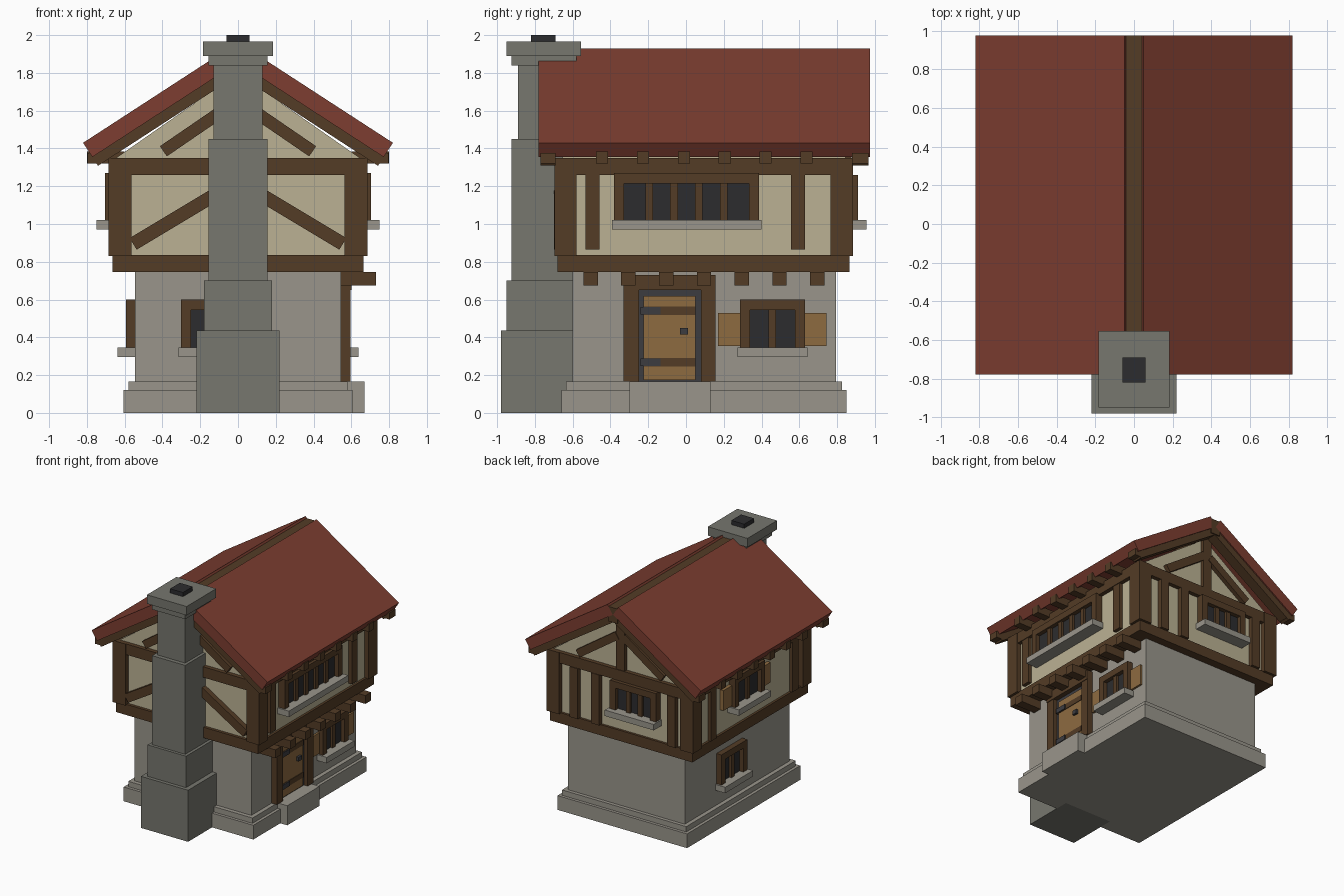
import bpy, math

if "Cube" in bpy.data.objects:
    bpy.data.objects.remove(bpy.data.objects["Cube"])

def srgb(r, g, b):
    return tuple((c / 255) ** 2.2 for c in (r, g, b)) + (1.0,)

MATS = {}
for key, col in dict(wood=(84, 62, 42), plaster=(186, 176, 146), roof=(124, 64, 52), stone=(152, 148, 138),
                     chimney=(118, 118, 110), door=(140, 106, 66), dark=(48, 48, 50), iron=(62, 62, 66)).items():
    MATS[key] = bpy.data.materials.new(key)
    MATS[key].diffuse_color = srgb(*col)

def make(name, verts, faces, mat):
    me = bpy.data.meshes.new(name)
    me.from_pydata(verts, [], faces)
    me.materials.append(MATS[mat])
    ob = bpy.data.objects.new(name, me)
    bpy.context.collection.objects.link(ob)
    return ob

def prism(name, pts, y0, y1, mat):
    """Extrude a counter-clockwise (x, z) profile along y."""
    n = len(pts)
    v = [(x, y0, z) for x, z in pts] + [(x, y1, z) for x, z in pts]
    f = [tuple(range(n)), tuple(range(2 * n - 1, n - 1, -1))]
    f += [(i, i + n, (i + 1) % n + n, (i + 1) % n) for i in range(n)]
    return make(name, v, f, mat)

def box(name, x, y, z, mat):
    x, y = sorted(x), sorted(y)
    return prism(name, [(x[0], z[0]), (x[1], z[0]), (x[1], z[1]), (x[0], z[1])], y[0], y[1], mat)

def on_wall(name, side, u, d, z, mat):
    """Box on a wall: u runs along the wall, d is distance outwards from the origin."""
    s = -1 if side in ("left", "front") else 1
    dd = (s * d[0], s * d[1])
    return box(name, dd, u, z, mat) if side in ("left", "right") else box(name, u, dd, z, mat)

def strut(name, a, b, w, y0, y1, mat="wood"):
    """Sloping timber between two (x, z) points."""
    dx, dz = b[0] - a[0], b[1] - a[1]
    k = w / 2 / math.hypot(dx, dz)
    nx, nz = -dz * k, dx * k
    return prism(name, [(a[0] - nx, a[1] - nz), (b[0] - nx, b[1] - nz), (b[0] + nx, b[1] + nz),
                        (a[0] + nx, a[1] + nz)], y0, y1, mat)

def window(name, side, c, half, wall, z, panes, shutters=False):
    """Framed window with mullions, sill and optional shutters."""
    z0, z1 = z
    out, jamb = (wall - 0.01, wall + 0.05), 0.053
    on_wall(name + "_glass", side, (c - half + .02, c + half - .02), (wall - .02, wall + .015), (z0, z1 - .03), "dark")
    on_wall(name + "_lintel", side, (c - half, c + half), out, (z1 - .055, z1), "wood")
    for s in (-1, 1):
        on_wall(name + "_jamb", side, (c + s * half, c + s * (half - jamb)), out, (z0, z1 - .055), "wood")
    step = 2 * (half - jamb) / panes
    for i in range(1, panes):
        u = c - half + jamb + i * step
        on_wall(name + "_mullion", side, (u - .02, u + .02), (wall, wall + .035), (z0, z1 - .055), "wood")
    on_wall(name + "_sill", side, (c - half - .012, c + half + .015), (wall - .01, wall + .095), (z0 - .05, z0), "stone")
    if shutters:
        for s in (-1, 1):
            on_wall(name + "_shutter", side, (c + s * half, c + s * (half + .115)), (wall - .01, wall + .02),
                    (z0 + .01, z1 - .07), "door")

# Stone ground floor
box("plinth", (-.605, .605), (-.66, .85), (0, .12), "stone")
box("plinth_ledge", (-.58, .58), (-.635, .825), (.12, .165), "stone")
box("ground_wall", (-.545, .545), (-.6, .795), (.165, .75), "stone")
box("door_step", (.5, .67), (-.3, .13), (0, .165), "stone")

# Upper floor: plaster body with gables
prism("upper_wall", [(-.645, .83), (.645, .83), (.645, 1.35), (0, 1.80), (-.645, 1.35)], -.655, .845, "plaster")
box("jetty_beam", (-.665, .665), (-.68, .865), (.745, .835), "wood")
for sx in (-1, 1):
    for y in ((-.695, -.58), (.765, .885)):
        box("corner_post", (sx * .565, sx * .685), y, (.83, 1.35), "wood")
    box("side_plate", (sx * .6, sx * .68), (-.69, .88), (1.26, 1.35), "wood")
for y in ((-.69, -.62), (.81, .88)):
    box("gable_plate", (-.68, .68), y, (1.26, 1.35), "wood")

# Studs and braces
for u in (-.495, .593):
    for side in ("right", "left"):
        on_wall("side_stud", side, (u - .038, u + .038), (.63, .675), (.835, 1.26) if side == "left" else (.865, 1.26), "wood")
for u in (.43, .23, -.48):
    on_wall("back_stud", "back", (u - .038, u + .038), (.83, .885), (.835, 1.26), "wood")
for sx in (-1, 1):
    strut("front_brace", (sx * .555, .895), (sx * .03, 1.21), .072, -.7, -.64)
    for y in ((-.69, -.64), (.83, .88)):
        strut("gable_brace", (sx * .395, 1.385), (sx * .03, 1.635), .065, *y)
for y in ((-.685, -.64), (.83, .875)):
    box("king_post", (-.04, .04), y, (1.35, 1.8), "wood")

# Joist ends over the door
for i in range(7):
    y = -.505 + .2 * i
    box("joist_end", (.5, .73), (y - .038, y + .038), (.675, .745), "wood")

# Roof slabs, bargeboards, rafter tails and ridge
ang = math.atan2(.5, .77)
sn, cs = math.sin(ang), math.cos(ang)
def roof_strip(name, sx, t0, t1, y0, y1, mat):
    a, b = (.05, 1.93), (.82, 1.43)
    p = [(sx * (q[0] - t * sn), q[1] - t * cs) for q, t in ((a, t0), (a, t1), (b, t1), (b, t0))]
    prism(name, p if sx > 0 else p[::-1], y0, y1, mat)
for sx in (-1, 1):
    roof_strip("roof_slab", sx, 0, .09, -.78, .975, "roof")
    for y in ((-.77, -.69), (.88, .965)):
        roof_strip("bargeboard", sx, .088, .145, *y, "wood")
    for i in range(8):
        y = -.661 + .2165 * i
        if 0 < i < 7:
            box("rafter_tail", (sx * .6, sx * .8), (y - .032, y + .032), (1.32, 1.385), "wood")
    for y in ((-.77, -.69), (.88, .965)):
        box("barge_end", (sx * .72, sx * .797), y, (1.32, 1.375), "wood")
box("ridge_beam", (-.042, .042), (-.765, .975), (1.79, 1.915), "wood")

# Door
for y in ((-.33, -.25), (.08, .155)):
    box("door_post", (.53, .595), y, (.165, .65), "wood")
box("door_lintel", (.53, .6), (-.33, .155), (.65, .73), "wood")
box("door_surround", (.53, .56), (-.25, .08), (.165, .65), "iron")
box("door", (.54, .57), (-.225, .05), (.175, .62), "door")
for z in (.268, .54):
    box("door_band", (.56, .575), (-.225, .05), (z - .022, z + .022), "wood")
    box("door_hinge", (.56, .582), (-.24, -.135), (z - .02, z + .02), "iron")
box("door_handle", (.56, .59), (-.033, .01), (.415, .45), "iron")

# Windows
window("long_window", "right", .0025, .383, .655, (1.02, 1.27), 5)
window("right_window", "right", .4575, .172, .542, (.345, .6), 2, True)
window("front_window", "front", -.13, .172, .6, (.345, .6), 2)
window("left_window", "left", .2, .172, .542, (.345, .6), 2)
window("left_upper_window", "left", .15, .2, .655, (1.02, 1.27), 2, True)
window("back_window", "back", -.14, .215, .86, (1.02, 1.26), 3)

# Chimney
for name, hx, y0, y1, z0, z1 in (("base", .22, -.98, -.55, 0, .435), ("tier_low", .18, -.95, -.56, .435, .7),
                                 ("tier_mid", .155, -.925, -.58, .7, 1.45), ("stack", .13, -.89, -.62, 1.45, 1.84),
                                 ("collar", .155, -.925, -.58, 1.84, 1.89), ("cap", .185, -.95, -.555, 1.89, 1.965)):
    box("chimney_" + name, (-hx, hx), (y0, y1), (z0, z1), "chimney")
box("chimney_flue", (-.06, .06), (-.82, -.69), (1.95, 2.0), "dark")

# Make all face directions consistent
import bmesh
for ob in bpy.context.collection.objects:
    bm = bmesh.new()
    bm.from_mesh(ob.data)
    bmesh.ops.recalc_face_normals(bm, faces=bm.faces)
    bm.to_mesh(ob.data)
    bm.free()

for m in bpy.data.materials:
    if m.users and not m.is_grease_pencil:
        m.use_nodes = True
        m.node_tree.nodes["Principled BSDF"].inputs["Base Color"].default_value = m.diffuse_color
